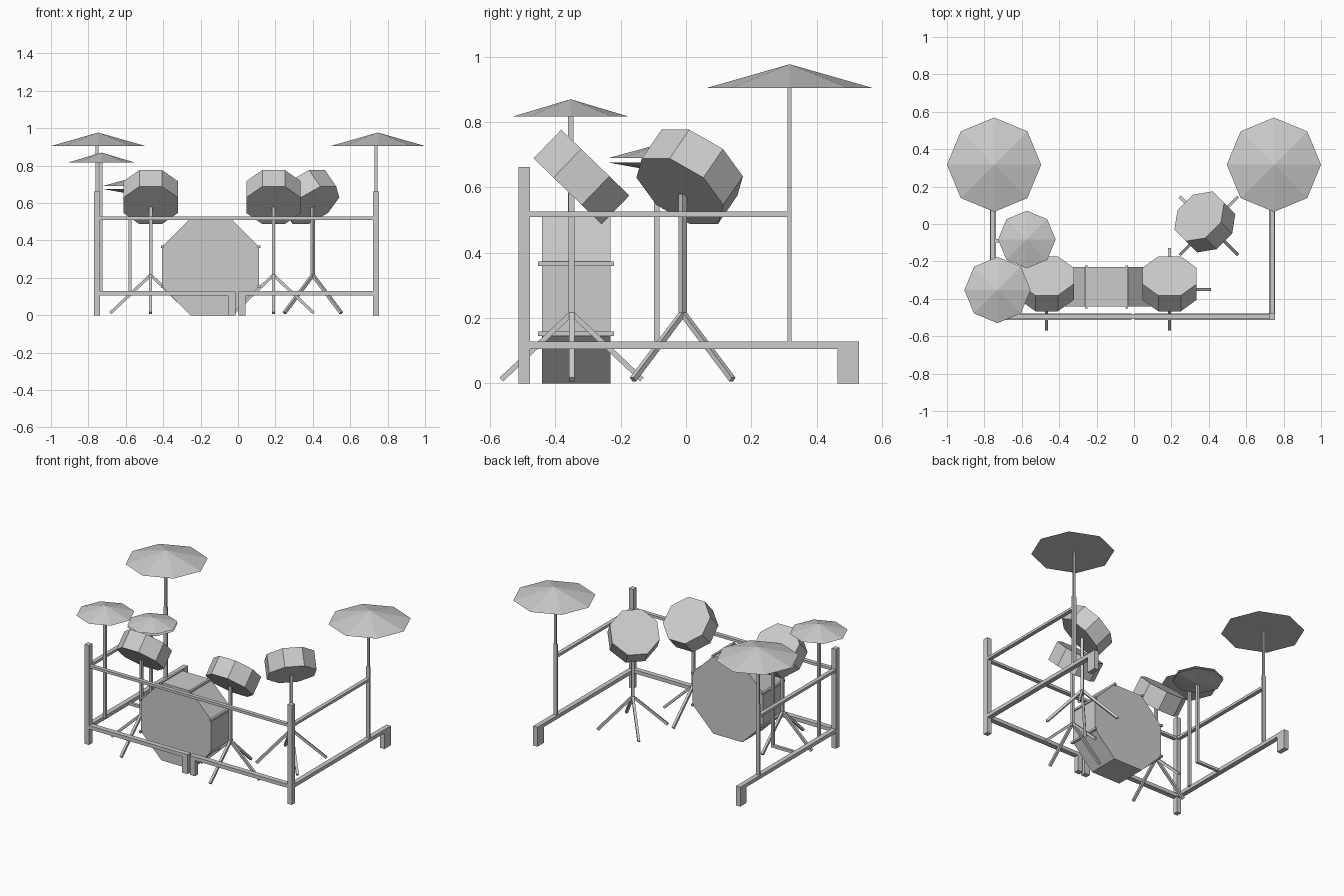
import bpy, bmesh, math
from mathutils import Matrix, Vector

if "Cube" in bpy.data.objects:
    bpy.data.objects.remove(bpy.data.objects["Cube"])

GREY = (0.6, 0.6, 0.6, 1)
grey = bpy.data.materials.new("plain grey")
grey.use_nodes = True
grey.diffuse_color = GREY
grey.node_tree.nodes["Principled BSDF"].inputs["Base Color"].default_value = GREY


def finish(name, bm):
    mesh = bpy.data.meshes.new(name)
    bm.to_mesh(mesh)
    bm.free()
    mesh.materials.append(grey)
    obj = bpy.data.objects.new(name, mesh)
    bpy.context.collection.objects.link(obj)
    return obj


def box(name, x, y, z):
    """Box from three (low, high) ranges."""
    bm = bmesh.new()
    size = Matrix.Diagonal([b - a for a, b in (x, y, z)] + [1])
    mid = Matrix.Translation([(a + b) / 2 for a, b in (x, y, z)])
    bmesh.ops.create_cube(bm, size=1, matrix=mid @ size)
    return finish(name, bm)


def around(c, width):
    return (c - width / 2, c + width / 2)


def rod(name, start, end, width, turn=0):
    """Square bar between two points."""
    start, end = Vector(start), Vector(end)
    d = end - start
    bm = bmesh.new()
    m = (Matrix.Translation((start + end) / 2) @ d.to_track_quat("Z", "Y").to_matrix().to_4x4()
         @ Matrix.Rotation(turn, 4, "Z") @ Matrix.Diagonal((width, width, d.length, 1)))
    bmesh.ops.create_cube(bm, size=1, matrix=m)
    return finish(name, bm)


def cone(name, r1, r2, depth, matrix):
    bm = bmesh.new()
    bmesh.ops.create_cone(bm, cap_ends=True, segments=8, radius1=r1, radius2=r2,
                          depth=depth, matrix=matrix)
    return finish(name, bm)


def cymbal(name, x, y, z, radius, rise):
    flip = Matrix.Rotation(math.pi if rise < 0 else 0, 4, "X")
    cone(name, radius, 0, abs(rise), Matrix.Translation((x, y, z + rise / 2)) @ flip)


EIGHTH = math.pi / 8
TO_RADIUS = 1 / math.cos(EIGHTH)


# Tom on a four-legged stand, tilted back and turned about the upright
def tom(name, x, y, turn):
    place = Matrix.Translation((x, y, 0)) @ Matrix.Rotation(turn, 4, "Z")
    r = 0.145 * TO_RADIUS
    cone(name + "_drum", r, r, 0.122, place @ Matrix.Translation((0, 0.03, 0.632))
         @ Matrix.Rotation(math.radians(-44), 4, "X") @ Matrix.Rotation(EIGHTH, 4, "Z"))
    rod(name + "_pole", place @ Vector((0, 0, 0.2)), place @ Vector((0, 0, 0.58)), 0.018, turn)
    for i in range(4):
        a = i * math.pi / 2
        foot = Vector((0.215 * math.cos(a), 0.215 * math.sin(a), 0.012))
        rod(f"{name}_leg_{i + 1}", place @ Vector((0, 0, 0.215)), place @ foot, 0.016)


tom("right_tom", -0.467, -0.35, 0)
tom("left_tom", 0.19, -0.35, 0)
tom("side_tom", 0.4, -0.01, math.pi / 4)

# Bass drum with tension rods at its corners
BX, BZ, BR = -0.147, 0.259, 0.259 * TO_RADIUS
cone("bass_drum", BR, BR, 0.211, Matrix.Translation((BX, -0.336, BZ))
     @ Matrix.Rotation(math.pi / 2, 4, "X") @ Matrix.Rotation(EIGHTH, 4, "Z"))
for i in range(8):
    a = EIGHTH * (2 * i + 1)
    px, pz = BX + BR * math.cos(a), BZ + BR * math.sin(a)
    if pz > 0.1:
        rod(f"tension_rod_{i + 1}", (px, -0.453, pz), (px, -0.221, pz), 0.014)

# Rack: side frames with posts, rails, rear feet and crash cymbals
LOW, HIGH, FRONT = (0.105, 0.129), (0.51, 0.527), (-0.512, -0.478)
for side, x, cx in (("right", -0.755, -0.748), ("left", 0.739, 0.748)):
    wide = around(x, 0.032)
    box(side + "_front_post", wide, FRONT, (0, 0.662))
    box(side + "_lower_rail", wide, (-0.48, 0.53), LOW)
    box(side + "_rear_foot", wide, (0.463, 0.53), (0, 0.129))
    box(side + "_upper_rail", around(x, 0.026), (-0.48, 0.318), HIGH)
    box(side + "_crash_lower_pole", around(x, 0.026), around(0.317, 0.012), (0.12, 0.6))
    box(side + "_crash_pole", around(x, 0.016), around(0.317, 0.012), (0.6, 0.92))
    cymbal(side + "_crash_cymbal", cx, 0.317, 0.905, 0.252, 0.072)

# Front rails and the two middle feet
box("front_upper_rail", (-0.755, 0.739), (-0.508, -0.482), HIGH)
box("front_right_lower_rail", (-0.755, -0.013), FRONT, LOW)
box("front_left_lower_rail", (0.003, 0.739), FRONT, LOW)
box("middle_right_foot", (-0.053, -0.013), FRONT, (0, 0.129))
box("middle_left_foot", (0.003, 0.041), FRONT, (0, 0.129))

# Small crash cymbal on the right rail
rod("small_crash_pole", (-0.732, -0.353, 0.12), (-0.732, -0.353, 0.83), 0.017)
cymbal("small_crash_cymbal", -0.73, -0.353, 0.817, 0.177, 0.053)

# Hi-hat pair on an arm from the right rail
rod("hi_hat_arm", (-0.75, -0.09, 0.117), (-0.57, -0.09, 0.117), 0.018)
rod("hi_hat_pole", (-0.577, -0.09, 0.11), (-0.577, -0.09, 0.7), 0.017)
cymbal("hi_hat_top", -0.573, -0.083, 0.69, 0.154, 0.042)
cymbal("hi_hat_bottom", -0.573, -0.083, 0.676, 0.154, -0.028)
